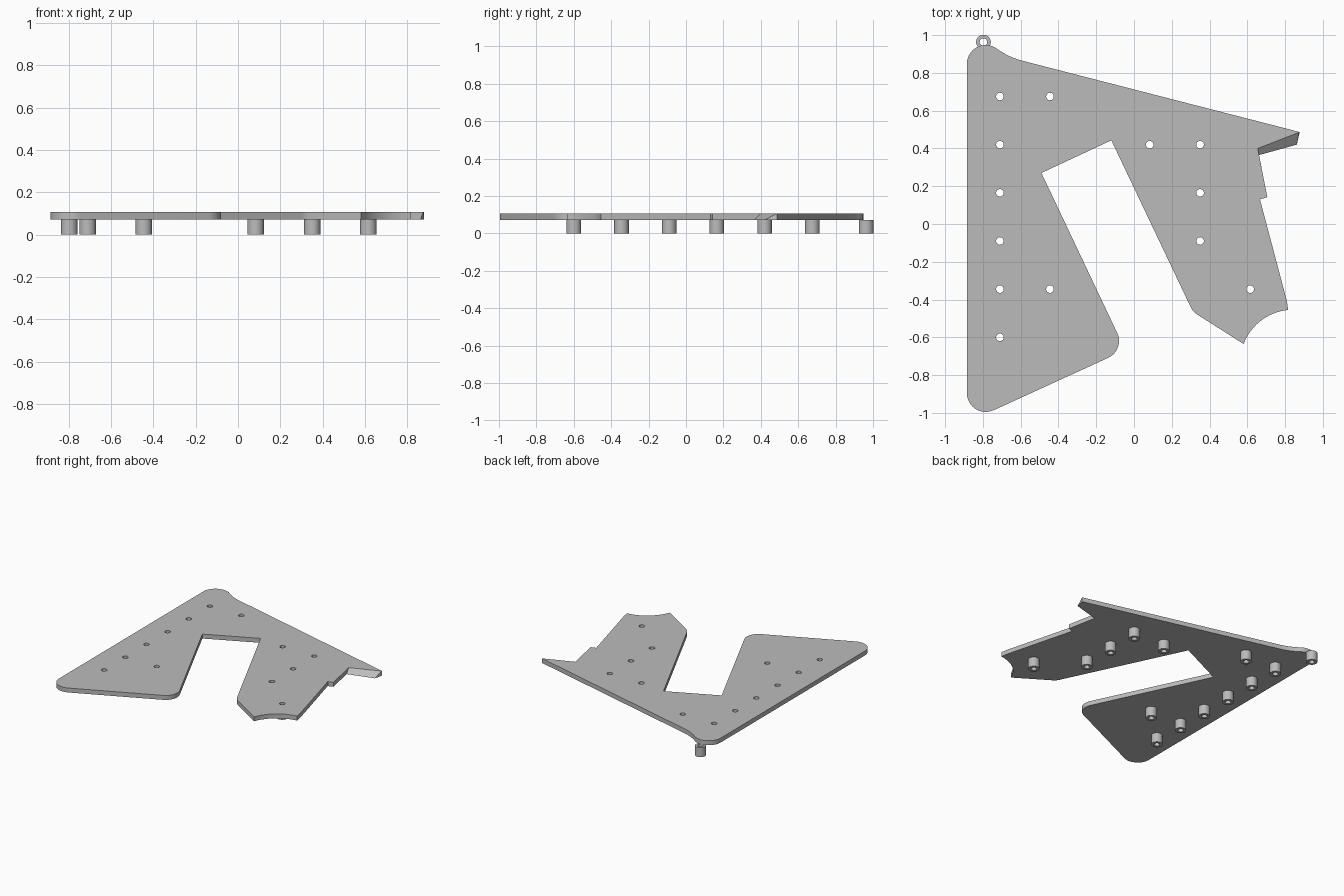
import bpy, bmesh, math
from mathutils import Vector

if "Cube" in bpy.data.objects:
    bpy.data.objects.remove(bpy.data.objects["Cube"])

PLATE_BOTTOM, PLATE_TOP = 0.072, 0.106
SPACER_RADIUS, HOLE_RADIUS = 0.039, 0.02

grey = bpy.data.materials.new("plain grey")
grey.use_nodes = True
grey.diffuse_color = (0.5, 0.5, 0.5, 1)
grey.node_tree.nodes["Principled BSDF"].inputs["Base Color"].default_value = grey.diffuse_color


def add_object(name, bm):
    bmesh.ops.recalc_face_normals(bm, faces=bm.faces)
    mesh = bpy.data.meshes.new(name)
    bm.to_mesh(mesh)
    bm.free()
    mesh.materials.append(grey)
    obj = bpy.data.objects.new(name, mesh)
    bpy.context.collection.objects.link(obj)
    return obj


def activate(obj):
    bpy.ops.object.select_all(action='DESELECT')
    obj.select_set(True)
    bpy.context.view_layer.objects.active = obj


def smooth(obj):
    activate(obj)
    bpy.ops.object.shade_smooth_by_angle(angle=math.radians(30))


def rounded(before, corner, after, length, steps=10):
    """Circular arc touching both sides at the given length from the corner."""
    a, b = (before - corner).normalized(), (after - corner).normalized()
    half = a.angle(b) / 2
    centre = corner + (a + b).normalized() * length / math.cos(half)
    start, end = corner + a * length - centre, corner + b * length - centre
    sweep = start.angle(end)
    return [centre + (start * math.sin(sweep * (1 - i / steps))
                      + end * math.sin(sweep * i / steps)) / math.sin(sweep)
            for i in range(steps + 1)]


# Outline corners: x, y, rounding length
corners = [
    (-0.885, -1.051, 0.156), (-0.046, -0.667, 0.10), (-0.49, 0.27, 0),
    (-0.12, 0.443, 0), (0.312, -0.465, 0.025), (0.58, -0.635, 0),
    (0.643, -0.474, 0.17), (0.816, -0.455, 0), (0.81, -0.41, 0),
    (0.667, 0.13, 0), (0.706, 0.142, 0), (0.662, 0.365, 0),
    (0.862, 0.42, 0), (0.877, 0.487, 0), (-0.66, 0.882, 0.07),
    (-0.885, 1.04, 0.192),
]
# Upper edge of the slanted face under the pointed tip
slant = {11: (0.655, 0.40), 12: (0.873, 0.485)}

lower, upper = [], []
points = [Vector(c[:2]) for c in corners]
for i, (x, y, length) in enumerate(corners):
    after = points[(i + 1) % len(points)]
    arc = rounded(points[i - 1], points[i], after, length) if length else [points[i]]
    lower += arc
    upper += [Vector(slant[i])] if i in slant else arc

# Flat plate
bm = bmesh.new()
low = [bm.verts.new((p.x, p.y, PLATE_BOTTOM)) for p in lower]
top = [bm.verts.new((p.x, p.y, PLATE_TOP)) for p in upper]
bm.faces.new(low[::-1])
bm.faces.new(top)
for i in range(len(low)):
    j = (i + 1) % len(low)
    bm.faces.new((low[i], low[j], top[j], top[i]))
plate = add_object("plate", bm)

# Hole grid
holes = [(-0.71, 0.675 - 0.255 * row) for row in range(6)]
holes += [(-0.445, 0.675), (-0.445, -0.345), (0.083, 0.42), (0.615, -0.345)]
holes += [(0.35, 0.42 - 0.255 * row) for row in range(3)]

bm = bmesh.new()
for x, y in holes:
    made = bmesh.ops.create_cone(bm, cap_ends=True, segments=24, radius1=HOLE_RADIUS,
                                 radius2=HOLE_RADIUS, depth=0.1)
    bmesh.ops.translate(bm, verts=made["verts"], vec=(x, y, 0.09))
cutter = add_object("hole_cutter", bm)
cutter.hide_render = True
activate(plate)
cut = plate.modifiers.new("holes", 'BOOLEAN')
cut.operation, cut.solver, cut.object = 'DIFFERENCE', 'EXACT', cutter
bpy.ops.object.modifier_apply(modifier=cut.name)
bpy.data.objects.remove(cutter)
smooth(plate)


# Tubular spacers below each hole, plus a loose one at the rounded corner
def add_spacer(name, x, y, sides=32):
    bm = bmesh.new()
    section = [(HOLE_RADIUS, 0), (SPACER_RADIUS, 0),
               (SPACER_RADIUS, PLATE_BOTTOM), (HOLE_RADIUS, PLATE_BOTTOM)]
    rings = [[bm.verts.new((x + r * math.cos(math.tau * k / sides),
                            y + r * math.sin(math.tau * k / sides), z))
              for k in range(sides)] for r, z in section]
    for n, ring in enumerate(rings):
        following = rings[(n + 1) % len(rings)]
        for k in range(sides):
            m = (k + 1) % sides
            bm.faces.new((ring[k], ring[m], following[m], following[k]))
    smooth(add_object(name, bm))


for n, (x, y) in enumerate(holes):
    add_spacer(f"spacer_{n + 1}", x, y)
add_spacer("corner_spacer", -0.797, 0.963)
